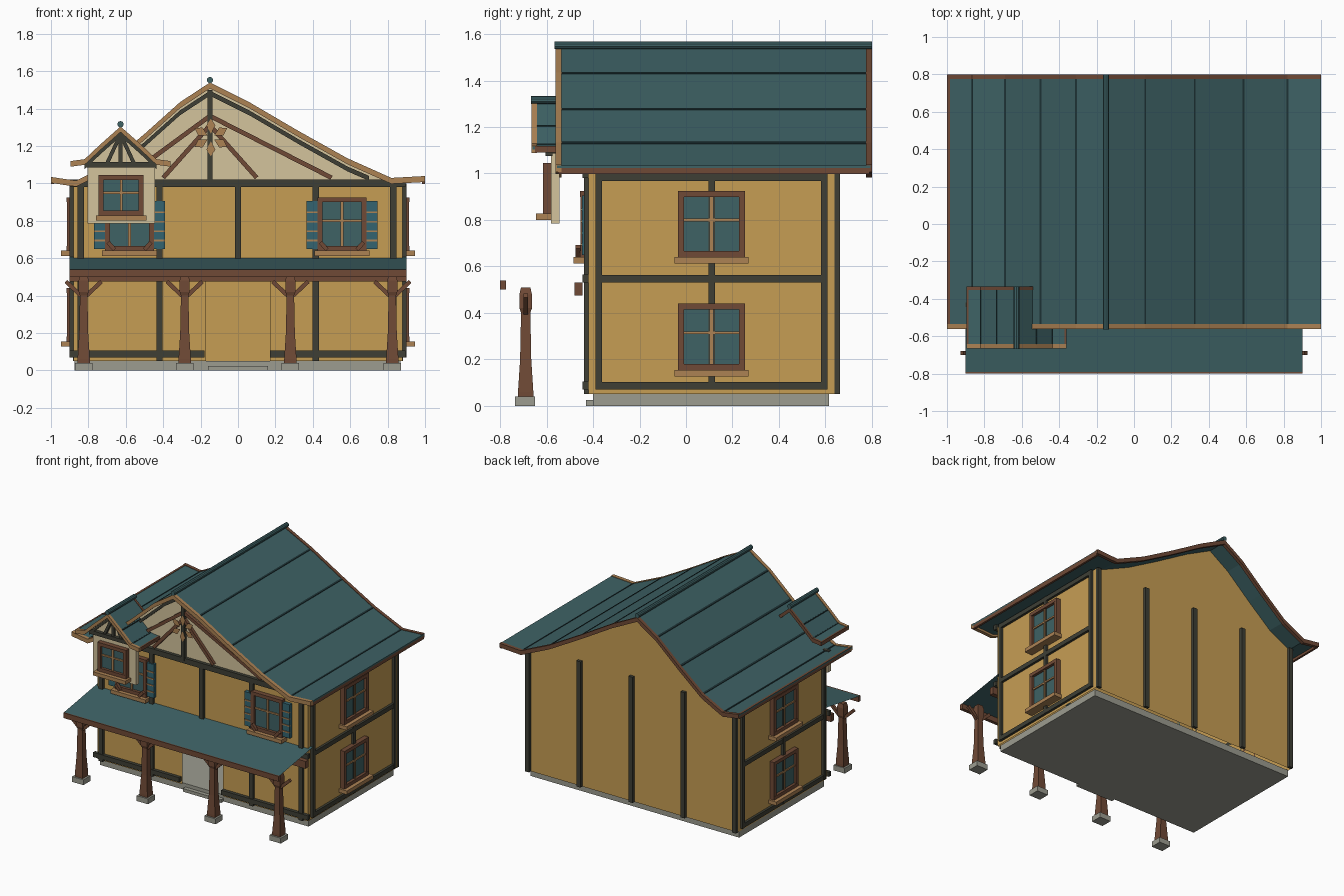
import bpy, bmesh, math
from mathutils import Matrix, Vector

if "Cube" in bpy.data.objects:
    bpy.data.objects.remove(bpy.data.objects["Cube"])


def mat(name, r, g, b):
    lin = lambda c: ((c / 255 + 0.055) / 1.055) ** 2.4 if c > 10 else c / 3295
    m = bpy.data.materials.new(name)
    m.diffuse_color = (lin(r), lin(g), lin(b), 1)
    m.use_nodes = True
    m.node_tree.nodes["Principled BSDF"].inputs["Base Color"].default_value = m.diffuse_color
    return m


TEAL = mat("teal", 62, 98, 101)
SEAM = mat("dark teal", 32, 54, 57)
SHUT = mat("shutter blue", 52, 100, 112)
AMBER = mat("amber plaster", 198, 157, 84)
CREAM = mat("cream plaster", 212, 195, 156)
BROWN = mat("brown wood", 112, 74, 54)
TAN = mat("tan wood", 172, 130, 84)
DARK = mat("dark timber", 62, 63, 53)
STONE = mat("stone", 156, 156, 144)


def finish(name, bm, m):
    bmesh.ops.recalc_face_normals(bm, faces=bm.faces)
    me = bpy.data.meshes.new(name)
    bm.to_mesh(me)
    bm.free()
    me.materials.append(m)
    ob = bpy.data.objects.new(name, me)
    bpy.context.collection.objects.link(ob)
    return ob


def boxes(name, m, items, M=Matrix()):
    """Boxes given as x0, x1, y0, y1, z0, z1."""
    bm = bmesh.new()
    for x0, x1, y0, y1, z0, z1 in items:
        T = Matrix.Translation(((x0 + x1) / 2, (y0 + y1) / 2, (z0 + z1) / 2))
        S = Matrix.Diagonal((x1 - x0, y1 - y0, z1 - z0, 1))
        bmesh.ops.create_cube(bm, size=1, matrix=M @ T @ S)
    return finish(name, bm, m)


def bars(name, m, items, w, y0, y1):
    """Slanted bars in the xz plane, given as x, z to x, z."""
    bm = bmesh.new()
    for xa, za, xb, zb in items:
        d = Vector((xb - xa, 0, zb - za))
        T = Matrix.Translation(((xa + xb) / 2, (y0 + y1) / 2, (za + zb) / 2))
        R = Matrix.Rotation(-math.atan2(d.z, d.x), 4, 'Y')
        S = Matrix.Diagonal((d.length, y1 - y0, w, 1))
        bmesh.ops.create_cube(bm, size=1, matrix=T @ R @ S)
    return finish(name, bm, m)


def strip(name, m, pts, t, y0, y1, drop=0):
    """Sheet of thickness t that follows an xz profile."""
    bm = bmesh.new()
    rings = [[bm.verts.new((x, y, z - drop - d)) for y, d in
              ((y0, 0), (y1, 0), (y1, t), (y0, t))] for x, z in pts]
    for a, b in zip(rings, rings[1:]):
        for i in range(4):
            bm.faces.new((a[i], a[(i + 1) % 4], b[(i + 1) % 4], b[i]))
    bm.faces.new(rings[0])
    bm.faces.new(rings[-1])
    return finish(name, bm, m)


def panels(name, m, polys):
    bm = bmesh.new()
    for p in polys:
        bm.faces.new([bm.verts.new(v) for v in p])
    return finish(name, bm, m)


def rod(name, m, x, z, r, y0, y1):
    bm = bmesh.new()
    M = Matrix.Translation((x, (y0 + y1) / 2, z)) @ Matrix.Rotation(math.pi / 2, 4, 'X')
    bmesh.ops.create_cone(bm, cap_ends=True, segments=10, radius1=r, radius2=r,
                          depth=y1 - y0, matrix=M)
    finish(name, bm, m)


def window(name, M, w, h, sill=0.055):
    """Window facing local -y, with its lower middle at the local origin."""
    a, f = w / 2, 0.026
    boxes(name + "_frame", BROWN, [(-a, -a + f, -.035, 0, 0, h), (a - f, a, -.035, 0, 0, h),
                                   (-a, a, -.036, 0, 0, f), (-a, a, -.036, 0, h - f, h)], M)
    boxes(name + "_glass", TEAL, [(-a + f, a - f, -.015, 0, f, h - f)], M)
    boxes(name + "_bars", TAN, [(-.007, .007, -.026, -.01, f, h - f),
                                (-a + f, a - f, -.024, -.01, h * .56 - .006, h * .56 + .006)], M)
    boxes(name + "_sill", TAN, [(-a - .015, a + .015, -sill - .01, 0, -.028, 0)], M)


X, YF, YB = 0.88, -0.42, 0.64
ROOF = [(-1, 1.03), (-.865, 1.01), (-.69, 1.10), (-.5, 1.26), (-.31, 1.43), (-.15, 1.535),
        (.06, 1.43), (.325, 1.275), (.585, 1.13), (.82, 1.025), (1, 1.035)]

# Foundation and step
boxes("foundation", STONE, [(-.875, .87, -.40, .615, 0, .05)])
boxes("step", STONE, [(-.16, .16, -.43, -.39, 0, .024)])

# Walls, with an open doorway at the front
rect = lambda x0, x1, y, z0, z1: [(x0, y, z0), (x1, y, z0), (x1, y, z1), (x0, y, z1)]
panels("front_wall", AMBER, [rect(-X, -.17, YF, .05, 1), rect(.17, X, YF, .05, 1),
                             rect(-.17, .17, YF, .52, 1)])
for s in (-1, 1):
    panels("side_wall", AMBER, [[(s * X, YF, .05), (s * X, YB, .05), (s * X, YB, 1), (s * X, YF, 1)]])
gable = [(-X, 1.0)] + [(x, z - .012) for x, z in ROOF[2:-1]] + [(X, 1.0)]
panels("back_wall", AMBER, [[(x, YB, z) for x, z in [(-X, .05)] + gable + [(X, .05)]]])
panels("front_gable", CREAM, [[(x, YF, z) for x, z in gable]])

# Front timber frame
boxes("front_posts", DARK, [(x - .017, x + .017, YF - .02, YF, .05, 1) for x in (-.84, -.42, .415, .83)]
      + [(-.017, .017, YF - .02, YF, .53, 1)])
boxes("front_beams", DARK, [(-.9, -.18, -.445, YF, .07, .105), (.17, .895, -.445, YF, .07, .105),
                            (-.9, .895, -.445, YF, .53, .565), (-.9, .895, -.445, YF, .98, 1.02)])
# Side and back timber frames
for s in (-1, 1):
    M = Matrix.Diagonal((s, 1, 1, 1))
    boxes("side_posts", DARK, [(X, .9, y - .014, y + .014, .07, 1) for y in (-.375, .11, .595)], M)
    boxes("side_beams", DARK, [(X, .898, -.38, .6, z, z + .033) for z in (.07, .53, .967)], M)
boxes("back_posts", DARK, [(x - .017, x + .017, YB, .663, .05, 1) for x in (-.865, -.435, 0, .435, .865)])

# Gable timbers and flower ornament
strip("gable_rake", DARK, [(-.72, 1.075)] + ROOF[2:9] + [(.70, 1.08)], .026, -.445, YF, .04)
boxes("king_post", DARK, [(-.163, -.137, -.45, YF, 1.0, 1.5)])
bars("gable_struts", BROWN, [(-.15, 1.36, .5, 1.03), (-.15, 1.31, .1, 1.03),
                             (-.15, 1.36, -.6, 1.03), (-.15, 1.31, -.4, 1.03)], .024, -.442, YF)
petals = []
for i in range(6):
    a = math.radians(60 * i + 30)
    p = lambda r, o: (-.145 + r * math.cos(a) - o * math.sin(a), -.455, 1.245 + r * math.sin(a) + o * math.cos(a))
    petals.append([p(.02, 0), p(.065, -.024), p(.1, 0), p(.065, .024)])
panels("flower_ornament", TAN, petals)

# Main roof
strip("main_roof", TEAL, ROOF, .012, -.555, .795)
strip("front_bargeboard", TAN, ROOF, .032, -.562, -.535, -.004)
strip("back_bargeboard", BROWN, ROOF, .032, .775, .80, -.004)
boxes("eave_boards", BROWN, [(s * .992 - .008, s * .992 + .008, -.55, .79, .997, 1.03) for s in (-1, 1)])
rod("ridge_cap", TEAL, -.15, 1.552, .017, -.565, .80)
bm_seams = [(x, z) for x, z in ROOF[1:-1] if x != -.15]
for x, z in bm_seams:
    i = ROOF.index((x, z))
    l, r = ROOF[i - 1], ROOF[i + 1]
    n = lambda q: (x + .005 * (1 if q[0] > x else -1), z + .005 * (q[1] - z) / abs(q[0] - x))
    strip("roof_seam", SEAM, [n(l), (x, z), n(r)], .006, -.535, .775, -.004)

# Porch roof, beam and ledger
panels("porch_roof", TEAL, [[(-.9, -.79, .54), (.9, -.79, .54), (.9, -.38, .607), (-.9, -.38, .607)]])
boxes("porch_beam", BROWN, [(-.9, .9, -.80, -.775, .50, .54)])
boxes("porch_ledger", BROWN, [(-.9, .9, -.48, -.445, .475, .53)])

# Porch posts with flared feet, caps, braces and stone bases
for x in (-.825, -.285, .28, .825):
    bm = bmesh.new()
    rings = []
    for z, h in ((.04, .033), (.06, .033), (.2, .024), (.4, .02), (.42, .027), (.48, .027), (.51, .02)):
        rings.append([bm.verts.new((x + a * h, -.69 + b * h, z)) for a, b in ((-1, -1), (1, -1), (1, 1), (-1, 1))])
    for a, b in zip(rings, rings[1:]):
        for i in range(4):
            bm.faces.new((a[i], a[(i + 1) % 4], b[(i + 1) % 4], b[i]))
    bm.faces.new(rings[0])
    bm.faces.new(rings[-1])
    finish("porch_post", bm, BROWN)
    bars("porch_brace", BROWN, [(x + s * .015, .40, x + s * .095, .475) for s in (-1, 1)], .022, -.70, -.68)
    boxes("post_base", STONE, [(x - .047, x + .047, -.735, -.65, 0, .04)])

# Front windows with slatted shutters
for x in (-.58, .556):
    window("front_window", Matrix.Translation((x, YF, .64)), .262, .285)
    for s in (-1, 1):
        c = x + s * .16
        boxes("shutter", SHUT, [(c - .03, c + .03, -.448, YF, .65, .905)])
        boxes("shutter_slats", TAN, [(c - .03, c + .03, -.453, -.44, z, z + .009) for z in (.69, .74, .79, .84)])
    bars("window_brackets", BROWN, [(x - .115, .685, x - .08, .645), (x + .115, .685, x + .08, .645)],
         .022, -.475, -.45)

# Side windows on both floors
for s in (-1, 1):
    for z in (.155, .64):
        window("side_window", Matrix.Translation((s * X, .11, z)) @ Matrix.Rotation(s * math.pi / 2, 4, 'Z'),
               .29, .285)

# Dormer panel, window and gable truss
CX = -.628
half = [(-.267, 1.115), (-.192, 1.125), (-.107, 1.205), (0, 1.30)]
DORM = [(CX + x, z) for x, z in half] + [(CX - x, z) for x, z in half[-2::-1]]
boxes("dormer_panel", CREAM, [(-.805, -.445, -.58, -.545, .785, 1.1)])
tri = [(x, z - .012) for x, z in DORM[1:-1]]
panels("dormer_gable", CREAM, [[(x, y, z) for x, z in tri] for y in (-.578, -.547)])
window("dormer_window", Matrix.Translation((-.625, -.58, .828)), .24, .217)
boxes("dormer_beam", DARK, [(-.82, -.435, -.605, -.545, 1.085, 1.113)])
strip("dormer_rake", DARK, DORM[1:-1], .024, -.605, -.575, .025)
bars("dormer_struts", DARK, [(CX, 1.1, CX, 1.27), (CX - .01, 1.24, CX - .075, 1.1),
                             (CX + .01, 1.24, CX + .075, 1.1)], .02, -.60, -.575)

# Dormer roof
strip("dormer_roof", TEAL, DORM, .012, -.66, -.338)
strip("dormer_front_bargeboard", TAN, DORM, .03, -.666, -.642, -.004)
strip("dormer_back_bargeboard", BROWN, DORM, .03, -.352, -.335, -.004)
boxes("dormer_eaves", BROWN, [(CX + s * .262 - .006, CX + s * .262 + .006, -.65, -.345, 1.09, 1.118)
                              for s in (-1, 1)])
rod("dormer_ridge_cap", TEAL, CX, 1.316, .017, -.668, -.335)
for i in (1, 2, 4, 5):
    x, z = DORM[i]
    strip("dormer_seam", SEAM, [(x - .004, z - .002), (x, z), (x + .004, z - .002)], .006, -.642, -.352, -.004)
